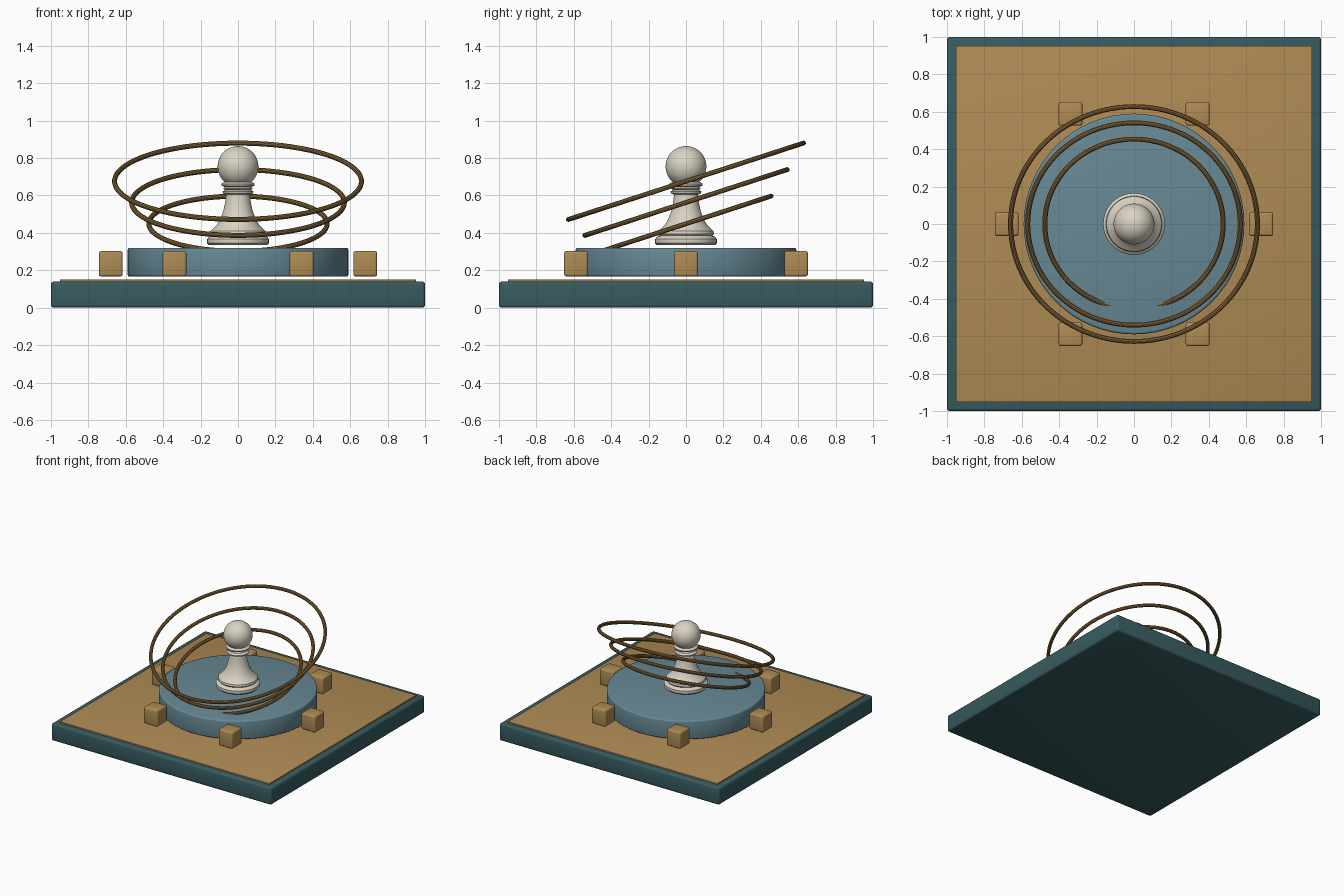
import bpy
import math

cube = bpy.data.objects.get("Cube")
if cube:
    bpy.data.objects.remove(cube, do_unlink=True)


def material(name, rgb):
    m = bpy.data.materials.new(name)
    m.use_nodes = True
    m.diffuse_color = (*rgb, 1)
    m.node_tree.nodes["Principled BSDF"].inputs["Base Color"].default_value = (*rgb, 1)
    return m


teal = material("dark teal", (0.038, 0.105, 0.115))
tan = material("tan wood", (0.43, 0.26, 0.09))
blue = material("dusty blue", (0.135, 0.25, 0.30))
bronze = material("bronze", (0.25, 0.14, 0.042))
ivory = material("ivory", (0.70, 0.65, 0.55))


def finish(name, mat, bevel=0):
    """Name and colour the active object, round its edges and smooth it."""
    ob = bpy.context.object
    ob.name = ob.data.name = name
    ob.data.materials.clear()
    ob.data.materials.append(mat)
    if bevel:
        mod = ob.modifiers.new("Bevel", "BEVEL")
        mod.width, mod.segments, mod.limit_method = bevel, 3, "ANGLE"
        bpy.ops.object.modifier_apply(modifier=mod.name)
    bpy.ops.object.shade_smooth_by_angle(angle=math.radians(35))
    return ob


def box(name, mat, center, size, bevel):
    bpy.ops.mesh.primitive_cube_add(size=1, location=center)
    bpy.context.object.scale = size
    bpy.ops.object.transform_apply(location=False, rotation=False, scale=True)
    return finish(name, mat, bevel)


# Square base and its inlaid top
box("base", teal, (0, 0, 0.07), (2, 2, 0.14), 0.015)
box("base_top_panel", tan, (0, 0, 0.14), (1.905, 1.905, 0.02), 0.004)

# Round platform
bpy.ops.mesh.primitive_cylinder_add(vertices=64, radius=0.59, depth=0.154,
                                    location=(0, 0, 0.243))
finish("platform", blue, 0.012)

# Six blocks around the platform
for i in range(6):
    a = i * math.pi / 3
    box(f"block_{i + 1}", tan, (0.68 * math.cos(a), 0.68 * math.sin(a), 0.235),
        (0.127, 0.127, 0.135), 0.012)

# Three tilted rings, widening upward
for i in range(3):
    bpy.ops.mesh.primitive_torus_add(
        major_radius=0.477 + 0.0915 * i, minor_radius=0.0135,
        major_segments=96, minor_segments=10,
        location=(0, 0, 0.449 + 0.1135 * i), rotation=(math.radians(18), 0, 0))
    finish(f"ring_{i + 1}", bronze)

# Pawn body: lathed profile of (radius, height)
profile = [(0, 0.335), (0.155, 0.335), (0.165, 0.345), (0.165, 0.367), (0.155, 0.38),
           (0.142, 0.385), (0.15, 0.395), (0.147, 0.41), (0.125, 0.43), (0.108, 0.45),
           (0.092, 0.48), (0.078, 0.52), (0.069, 0.56), (0.064, 0.605),
           (0.08, 0.61), (0.083, 0.62), (0.068, 0.63), (0.08, 0.637), (0.07, 0.645),
           (0.087, 0.652), (0.09, 0.662), (0.075, 0.672), (0, 0.68)]
mesh = bpy.data.meshes.new("pawn_body")
n = len(profile)
mesh.from_pydata([(r, 0, z) for r, z in profile], [(i, i + 1) for i in range(n - 1)], [])
body = bpy.data.objects.new("pawn_body", mesh)
bpy.context.collection.objects.link(body)
bpy.ops.object.select_all(action="DESELECT")
body.select_set(True)
bpy.context.view_layer.objects.active = body
screw = body.modifiers.new("Lathe", "SCREW")
screw.steps = screw.render_steps = 48
screw.use_merge_vertices = True
screw.use_normal_calculate = True
bpy.ops.object.modifier_apply(modifier=screw.name)
bpy.ops.object.mode_set(mode="EDIT")
bpy.ops.mesh.select_all(action="SELECT")
bpy.ops.mesh.normals_make_consistent(inside=False)
bpy.ops.object.mode_set(mode="OBJECT")
finish("pawn_body", ivory)

# Pawn head
bpy.ops.mesh.primitive_uv_sphere_add(segments=48, ring_count=24, radius=0.109,
                                     location=(0, 0, 0.755))
finish("pawn_head", ivory)
